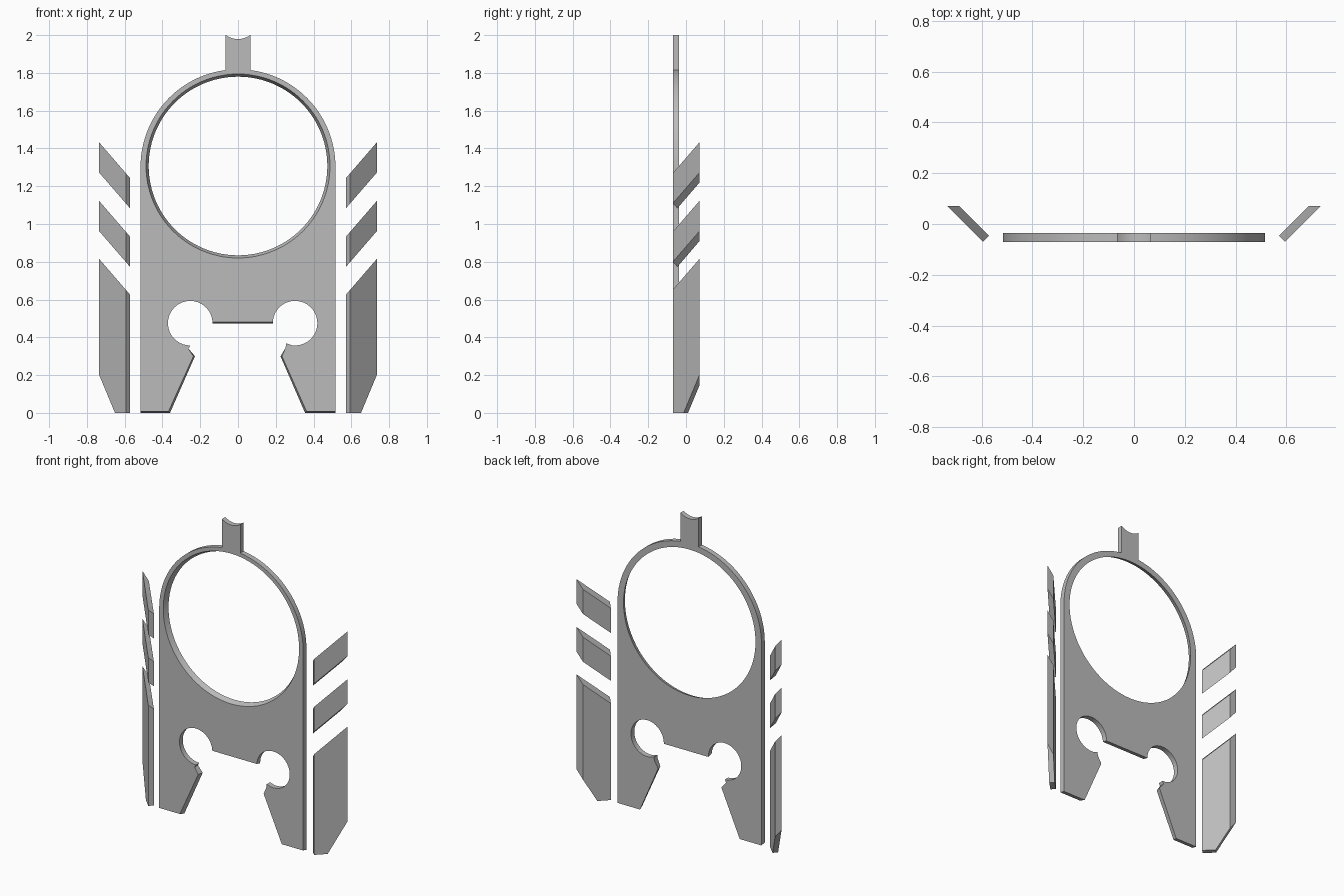
import bpy
import bmesh
from math import sin, cos, pi, radians
from mathutils import Vector

cube = bpy.data.objects.get("Cube")
if cube:
    bpy.data.objects.remove(cube, do_unlink=True)

grey = bpy.data.materials.new("plain grey")
grey.use_nodes = True
grey.diffuse_color = (0.5, 0.5, 0.5, 1)
grey.node_tree.nodes["Principled BSDF"].inputs["Base Color"].default_value = (0.5, 0.5, 0.5, 1)

FRONT, BACK = -0.07, -0.036


def finish(name, bm):
    bmesh.ops.recalc_face_normals(bm, faces=bm.faces)
    mesh = bpy.data.meshes.new(name)
    bm.to_mesh(mesh)
    bm.free()
    mesh.materials.append(grey)
    ob = bpy.data.objects.new(name, mesh)
    bpy.context.collection.objects.link(ob)
    bpy.ops.object.select_all(action='DESELECT')
    ob.select_set(True)
    bpy.context.view_layer.objects.active = ob
    bpy.ops.object.shade_smooth_by_angle(angle=radians(25))
    return ob


def arc(cx, cz, r, start, end, n):
    angles = [radians(start + (end - start) * i / n) for i in range(n + 1)]
    return [(cx + r * cos(a), cz + r * sin(a)) for a in angles]


def outline(d):
    """Plate silhouette; d draws the lower cut edges in for a slight bevel."""
    pts = [(0.516, d)]
    pts += arc(0, 1.303, 0.516, 0, 82.7, 24)               # right of the ring
    pts += arc(0, 2.09, 0.111, -53.5, -126.5, 8)           # concave tab top
    pts += arc(0, 1.303, 0.516, 97.3, 180, 24)             # left of the ring
    pts += [(-0.516, d), (-0.36 - d, d), (-0.228 - d, 0.30), (-0.262, 0.34)]
    pts += arc(-0.253, 0.475, 0.118, 270, 0, 32)           # left round notch
    pts[-1] = (-0.135, 0.472 + d)
    right = arc(0.302, 0.475, 0.118, 180, -98, 32)         # right round notch
    right[0] = (0.184, 0.472 + d)
    pts += right
    pts += [(0.255, 0.368), (0.252, 0.345), (0.225 + d, 0.30), (0.355 + d, d)]
    return pts


# Flat plate with the large tapered opening
bm = bmesh.new()
loops = []
for y, d, radius in ((FRONT, 0.008, 0.487), (BACK, 0, 0.473)):
    side, edges = [], []
    for pts in (outline(d), arc(0, 1.307, radius, 0, 360, 96)[:-1]):
        vs = [bm.verts.new((x, y, z)) for x, z in pts]
        edges += [bm.edges.new((vs[i - 1], vs[i])) for i in range(len(vs))]
        side.append(vs)
    bmesh.ops.triangle_fill(bm, edges=edges, use_beauty=True)
    loops.append(side)
for front, back in zip(*loops):
    for i in range(len(front)):
        bm.faces.new((front[i - 1], front[i], back[i], back[i - 1]))
finish("ring_plate", bm)

# Slanted side fins: plan section, with ends that rise outward
SECTION = [(0.571, -0.046), (0.594, -0.07), (0.735, 0.071), (0.689, 0.071)]


def fin(name, side, top, bottom, slope_bottom):
    bm = bmesh.new()
    low, high = [], []
    for x, y in SECTION:
        drop = 1.155 * (0.735 - x)
        low.append(bm.verts.new((side * x, y, bottom - drop * slope_bottom)))
        high.append(bm.verts.new((side * x, y, top - drop)))
    bm.faces.new(low)
    bm.faces.new(high)
    for i in range(4):
        bm.faces.new((low[i - 1], low[i], high[i], high[i - 1]))
    if not slope_bottom:
        # Trim the outer lower corner
        cut = bmesh.ops.bisect_plane(bm, geom=bm.verts[:] + bm.edges[:] + bm.faces[:],
                                     plane_co=(side * 0.652, -0.013, 0),
                                     plane_no=(side * 1.2, 1.2, -1), clear_outer=True)
        rim = [e for e in cut["geom_cut"] if isinstance(e, bmesh.types.BMEdge)]
        bmesh.ops.holes_fill(bm, edges=rim)
    finish(name, bm)


for label, side in (("left", 1), ("right", -1)):
    fin(label + "_upper_fin", side, 1.432, 1.272, 1)
    fin(label + "_middle_fin", side, 1.122, 0.962, 1)
    fin(label + "_lower_fin", side, 0.815, 0, 0)
